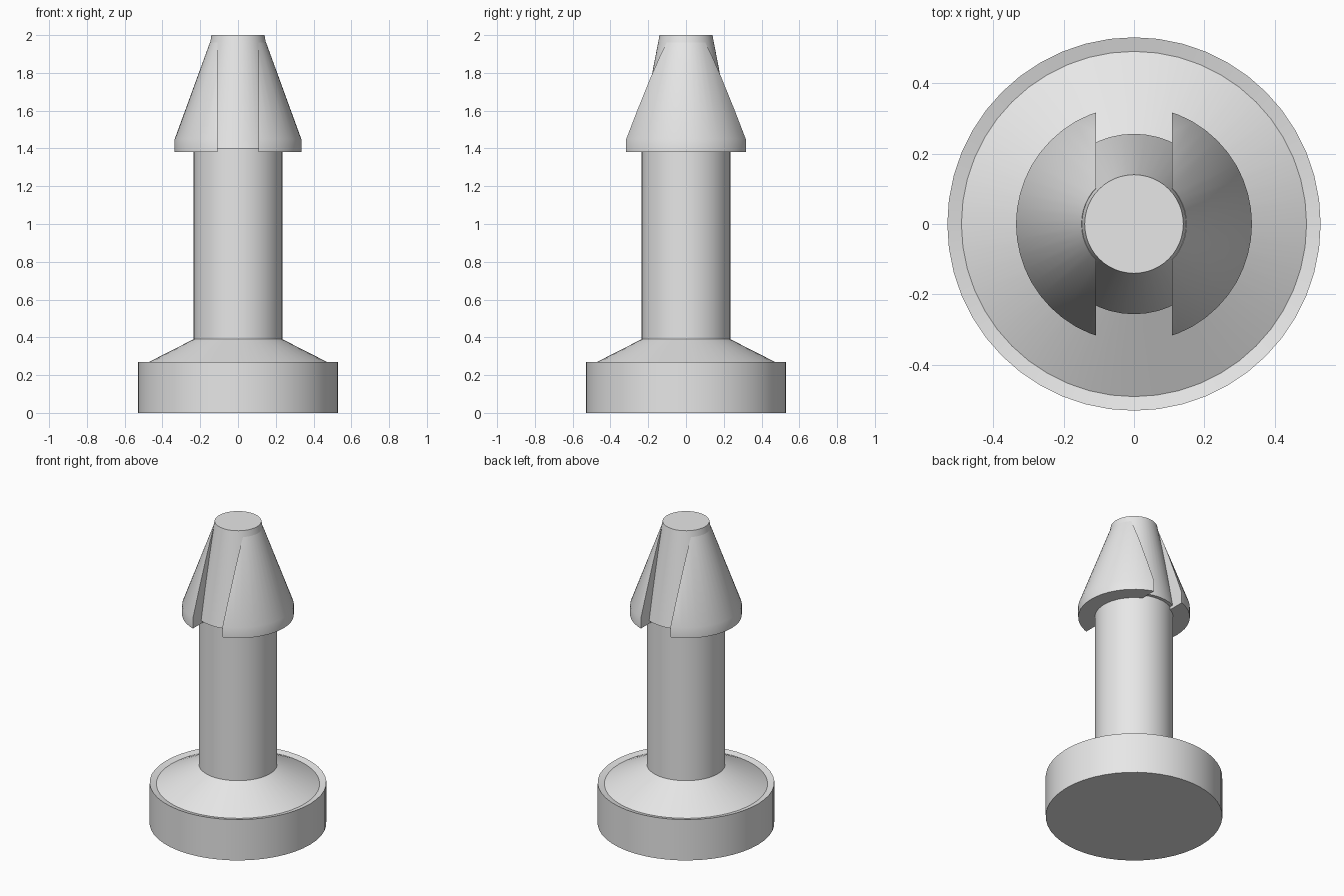
import bpy, bmesh, math

if "Cube" in bpy.data.objects:
    bpy.data.objects.remove(bpy.data.objects["Cube"])

SIDES = 48
grey = bpy.data.materials.new("light grey plastic")
grey.diffuse_color = (0.8, 0.8, 0.8, 1)
grey.use_nodes = True
grey.node_tree.nodes["Principled BSDF"].inputs["Base Color"].default_value = grey.diffuse_color


def lathe(profile, closed=False):
    """Spin (radius, z) points around the z axis; open profiles get flat end caps."""
    bm = bmesh.new()
    rings = [[bm.verts.new((r * math.cos(a), r * math.sin(a), z))
              for a in (2 * math.pi * i / SIDES for i in range(SIDES))]
             for r, z in profile]
    pairs = list(zip(rings, rings[1:]))
    if closed:
        pairs.append((rings[-1], rings[0]))
    else:
        bm.faces.new(rings[0])
        bm.faces.new(rings[-1])
    for low, high in pairs:
        for i in range(SIDES):
            j = (i + 1) % SIDES
            bm.faces.new((low[i], low[j], high[j], high[i]))
    bmesh.ops.recalc_face_normals(bm, faces=bm.faces)
    return bm


def finish(bm, name):
    """Turn the bmesh into a smooth shaded object with sharp edges kept."""
    mesh = bpy.data.meshes.new(name)
    bm.to_mesh(mesh)
    bm.free()
    mesh.materials.append(grey)
    obj = bpy.data.objects.new(name, mesh)
    bpy.context.collection.objects.link(obj)
    bpy.ops.object.select_all(action='DESELECT')
    obj.select_set(True)
    bpy.context.view_layer.objects.active = obj
    bpy.ops.object.shade_smooth_by_angle(angle=math.radians(30))
    return obj


# Round foot with a shallow dished rim, sloped collar, shaft and tapered core
finish(lathe([(0.53, 0), (0.53, 0.27), (0.49, 0.26), (0.235, 0.39),
              (0.235, 1.40), (0.256, 1.40), (0.14, 2.0)]), "pin_body")

# Flared barb ring, cut flat at the slot and mirrored to the other side
bm = lathe([(0.232, 1.38), (0.335, 1.38), (0.335, 1.45),
            (0.149, 1.96), (0.145, 1.955), (0.232, 1.50)], closed=True)
cut = bmesh.ops.bisect_plane(bm, geom=bm.verts[:] + bm.edges[:] + bm.faces[:],
                             plane_co=(0.108, 0, 0), plane_no=(1, 0, 0),
                             clear_inner=True)
rim = [e for e in cut["geom_cut"] if isinstance(e, bmesh.types.BMEdge)]
bmesh.ops.holes_fill(bm, edges=rim, sides=0)
bmesh.ops.recalc_face_normals(bm, faces=bm.faces)
barbs = finish(bm, "locking_barbs")
mirror = barbs.modifiers.new("other_side", 'MIRROR')
mirror.use_axis = (True, False, False)
mirror.use_mirror_merge = False
